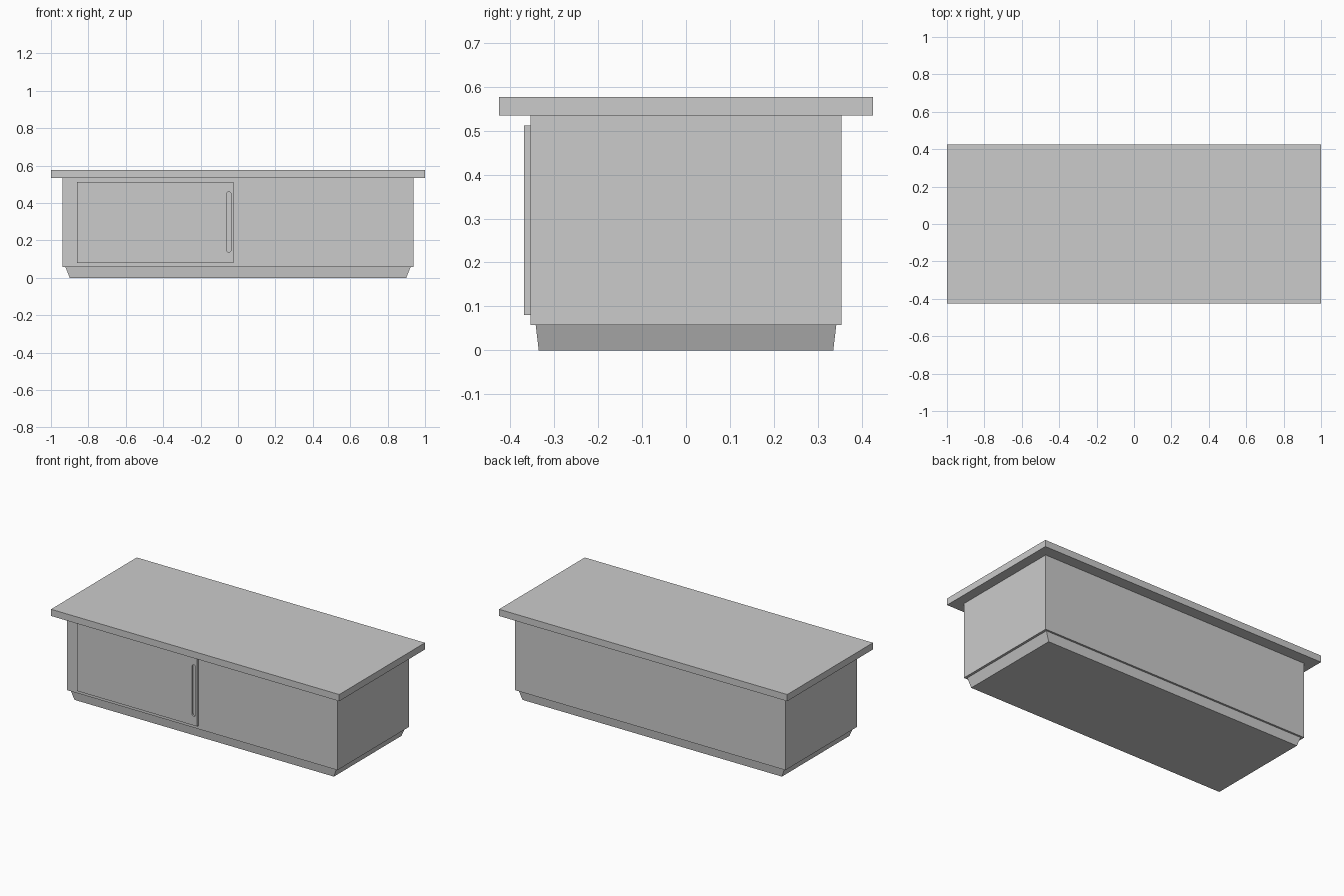
import bpy, bmesh, math

if "Cube" in bpy.data.objects:
    bpy.data.objects.remove(bpy.data.objects["Cube"])


def tapered_box(name, x, y, z0, z1, x_top=None, y_top=None):
    """Box centred on the z axis, with optional wider top."""
    xt, yt = x_top or x, y_top or y
    bm = bmesh.new()
    bmesh.ops.create_cube(bm, size=2)
    for v in bm.verts:
        up = v.co.z > 0
        v.co.x *= xt if up else x
        v.co.y *= yt if up else y
        v.co.z = z1 if up else z0
    return finish(name, bm)


def front_prism(name, outline, y0, y1):
    """Extrude an x/z outline along y."""
    bm = bmesh.new()
    face = bm.faces.new([bm.verts.new((x, y0, z)) for x, z in outline])
    ext = bmesh.ops.extrude_face_region(bm, geom=[face])
    for v in ext["geom"]:
        if isinstance(v, bmesh.types.BMVert):
            v.co.y = y1
    bmesh.ops.recalc_face_normals(bm, faces=bm.faces)
    return finish(name, bm)


def finish(name, bm):
    mesh = bpy.data.meshes.new(name)
    bm.to_mesh(mesh)
    bm.free()
    obj = bpy.data.objects.new(name, mesh)
    bpy.context.collection.objects.link(obj)
    return obj


# Plinth, cabinet body and overhanging top
tapered_box("plinth", 0.90, 0.335, 0.0, 0.058, 0.923, 0.342)
tapered_box("cabinet_body", 0.938, 0.354, 0.058, 0.534)
tapered_box("table_top", 1.0, 0.425, 0.534, 0.576)

# Sliding door standing proud of the left half of the front
door = front_prism("sliding_door",
                   [(-0.86, 0.08), (-0.025, 0.08), (-0.025, 0.512), (-0.86, 0.512)],
                   -0.369, -0.354)

# Recessed finger pull with rounded ends
cx, r, z_low, z_high = -0.049, 0.012, 0.149, 0.448
slot = []
for zc, start in ((z_high, 0), (z_low, math.pi)):
    for i in range(9):
        a = start + math.pi * i / 8
        slot.append((cx + r * math.cos(a), zc + r * math.sin(a)))
cutter = front_prism("pull_cutter", slot, -0.40, -0.357)
cutter.hide_render = True
cutter.hide_set(True)
cut = door.modifiers.new("finger_pull", "BOOLEAN")
cut.operation = "DIFFERENCE"
cut.solver = "EXACT"
cut.object = cutter
